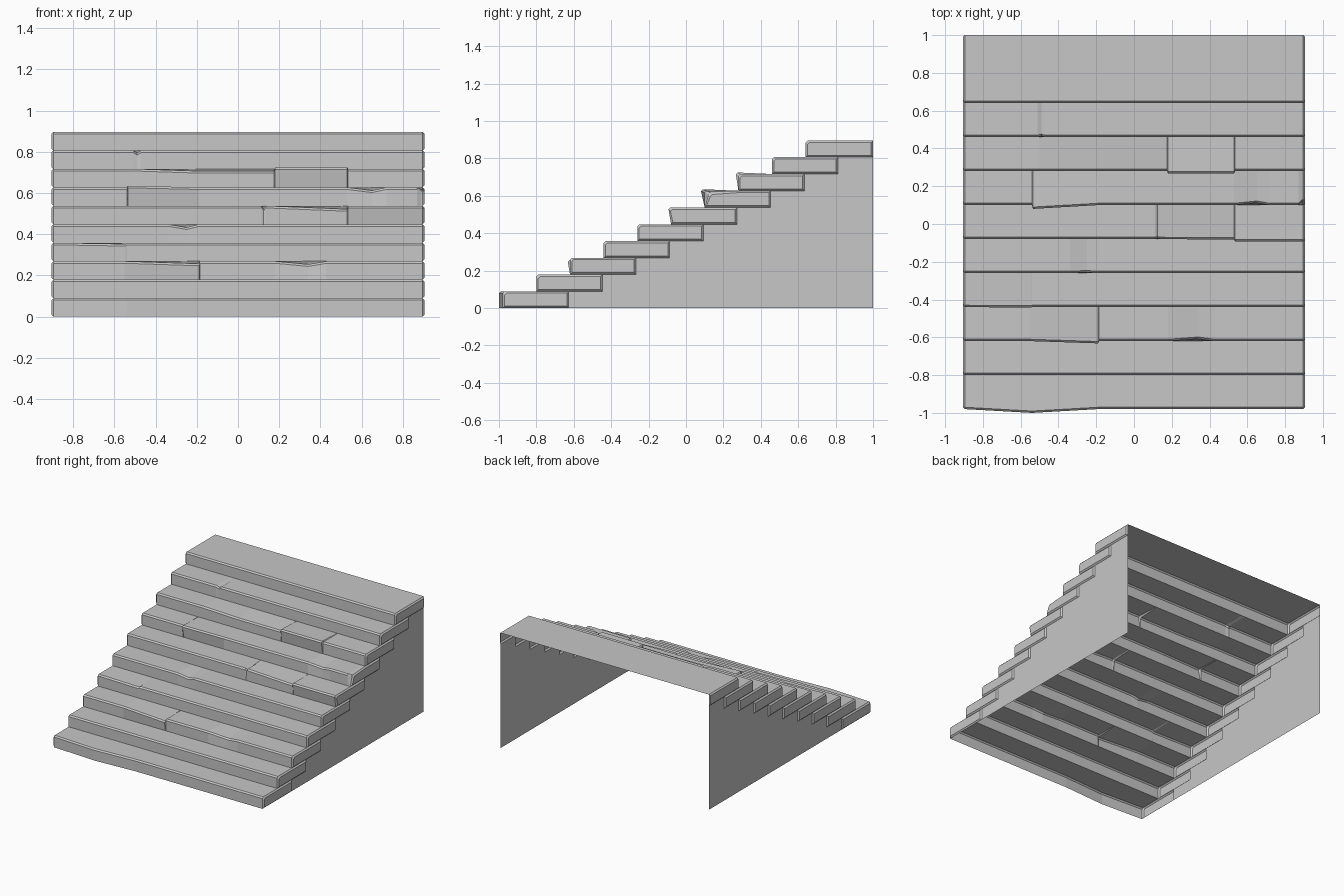
import bpy, bmesh

cube = bpy.data.objects.get("Cube")
if cube:
    bpy.data.objects.remove(cube, do_unlink=True)

stone = bpy.data.materials.new("grey_stone")
stone.use_nodes = True
stone.diffuse_color = (0.57, 0.57, 0.57, 1)
stone.node_tree.nodes["Principled BSDF"].inputs["Base Color"].default_value = stone.diffuse_color

STEPS, RISE, RUN, DEPTH = 10, 0.0896, 0.18, 0.353
FRONT, HALF, BEVEL = -0.98, 0.906, 0.01

# Worn front edges: step -> stations of (x, push forward, lift of top edge)
WEAR = {
    0: [(-0.54, 0.02, 0), (-0.19, 0, 0)],
    2: [(-0.55, 0, 0), (-0.19, 0.012, -0.012), (-0.185, 0, 0), (0.18, 0, 0),
        (0.34, -0.012, -0.015), (0.43, 0, 0)],
    3: [(-0.545, 0.002, -0.006), (-0.54, 0, 0)],
    4: [(-0.34, 0, 0), (-0.25, -0.004, -0.015), (-0.19, 0, 0)],
    5: [(0.115, 0, 0), (0.125, -0.006, -0.012), (0.135, 0, 0),
        (0.53, 0.002, -0.016), (0.535, 0.013, 0)],
    6: [(-0.54, 0, 0), (-0.535, 0.02, 0.008), (-0.19, 0, 0), (0.53, 0, 0),
        (0.65, -0.012, -0.015), (0.72, 0, 0), (0.87, 0, 0), (0.89, -0.02, -0.01)],
    7: [(-0.5, 0, 0), (-0.2, 0, -0.01), (0.175, 0, -0.01), (0.18, 0.013, 0.008),
        (0.53, 0.013, 0.008), (0.535, 0, 0)],
    8: [(-0.51, 0, 0), (-0.49, -0.006, -0.012), (-0.47, 0, 0)],
}


def finish(name, bm):
    bmesh.ops.recalc_face_normals(bm, faces=bm.faces)
    mesh = bpy.data.meshes.new(name)
    bm.to_mesh(mesh)
    bm.free()
    mesh.materials.append(stone)
    obj = bpy.data.objects.new(name, mesh)
    bpy.context.collection.objects.link(obj)


def slab_back(step):
    return 1 if step == STEPS - 1 else FRONT + step * RUN + DEPTH


def ring(bm, x, step, push, lift, inset):
    """Slab section: riser, chamfered nosing, tread, then the hidden back."""
    front = FRONT + step * RUN
    foot = front - (push if step == 0 else 0) + inset
    nose = front - push + inset
    back = slab_back(step) - inset
    tread_end = back if step == STEPS - 1 else front + RUN
    z0 = step * RISE + inset
    z1 = (step + 1) * RISE - inset
    points = [(foot, z0), (nose, z1 + lift - BEVEL), (nose + BEVEL, z1 + lift),
              (tread_end, z1), (back, z1), (back, z0)]
    return [bm.verts.new((x, y, z)) for y, z in points]


# Steps: open riser and tread shells, closed by bevelled end blocks
for step in range(STEPS):
    worn = WEAR.get(step, [])
    last = worn[-1][1:] if worn else (0, 0)
    stations = [(-HALF, 0, 0, BEVEL), (-HALF + BEVEL, 0, 0, 0)]
    stations += [(x, push, lift, 0) for x, push, lift in worn]
    stations += [(HALF - BEVEL, *last, 0), (HALF, *last, BEVEL)]
    bm = bmesh.new()
    rings = [ring(bm, x, step, push, lift, inset) for x, push, lift, inset in stations]
    for k, (a, b) in enumerate(zip(rings, rings[1:])):
        at_end = k in (0, len(rings) - 2)
        for i in range(len(a) if at_end else 3):
            j = (i + 1) % len(a)
            bm.faces.new((a[i], a[j], b[j], b[i]))
    bm.faces.new(rings[0])
    bm.faces.new(rings[-1])
    bmesh.ops.remove_doubles(bm, verts=bm.verts, dist=0.0001)
    bmesh.ops.delete(bm, geom=[v for v in bm.verts if not v.link_faces], context='VERTS')
    finish(f"step_{step + 1}", bm)

# Thin side walls that fill the space below the end blocks
for name, x in (("left_wall", HALF - BEVEL), ("right_wall", BEVEL - HALF)):
    profile = [(1, 0)]
    for step in reversed(range(1, STEPS)):
        profile += [(slab_back(step), step * RISE), (slab_back(step - 1), step * RISE)]
    profile.append((slab_back(0), 0))
    bm = bmesh.new()
    bm.faces.new([bm.verts.new((x, y, z)) for y, z in profile])
    finish(name, bm)
